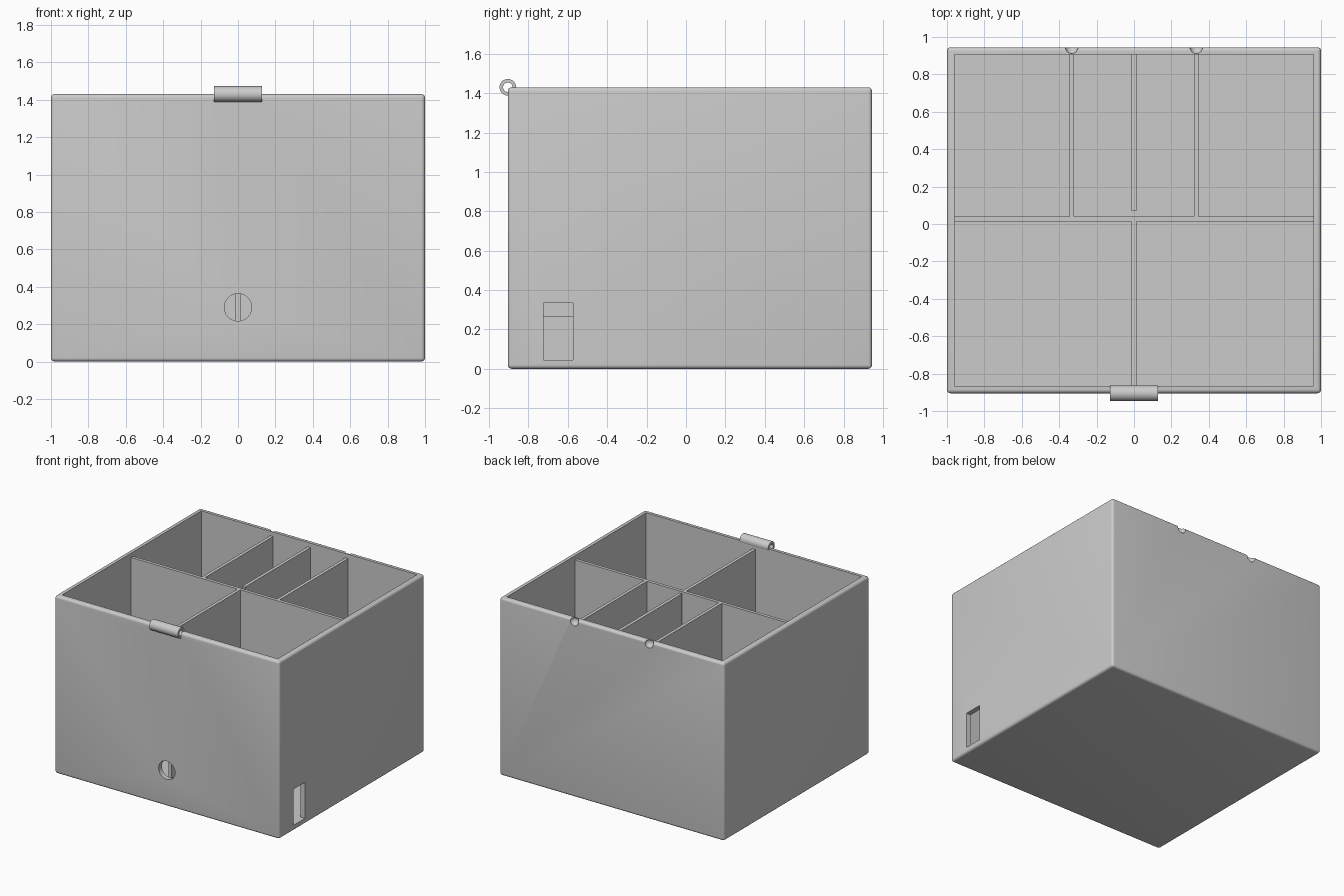
import bpy
import math

old = bpy.data.objects.get("Cube")
if old:
    bpy.data.objects.remove(old, do_unlink=True)

grey = bpy.data.materials.new("plain grey")
grey.use_nodes = True
grey.diffuse_color = (0.6, 0.6, 0.6, 1)
grey.node_tree.nodes["Principled BSDF"].inputs["Base Color"].default_value = (0.6, 0.6, 0.6, 1)

FLOOR, RIM, DIVIDER_TOP = 0.045, 1.43, 1.395
FRONT, BACK, WALL, THICK = -0.905, 0.945, 0.04, 0.026


def finish(obj, name):
    obj.name = name
    obj.data.materials.clear()
    obj.data.materials.append(grey)
    return obj


def box(name, x0, x1, y0, y1, z0, z1):
    """Box given by its limits on each axis."""
    bpy.ops.mesh.primitive_cube_add(size=1, location=((x0 + x1) / 2, (y0 + y1) / 2, (z0 + z1) / 2))
    obj = bpy.context.object
    obj.scale = (x1 - x0, y1 - y0, z1 - z0)
    bpy.ops.object.transform_apply(location=False, rotation=False, scale=True)
    return finish(obj, name)


def cylinder(name, radius, length, location, rotation):
    bpy.ops.mesh.primitive_cylinder_add(vertices=48, radius=radius, depth=length,
                                        location=location, rotation=rotation)
    return finish(bpy.context.object, name)


def apply(obj, mod):
    bpy.ops.object.select_all(action="DESELECT")
    bpy.context.view_layer.objects.active = obj
    obj.select_set(True)
    bpy.ops.object.modifier_apply(modifier=mod.name)


def cut(obj, *cutters):
    """Subtract each cutter, then remove it."""
    for cutter in cutters:
        mod = obj.modifiers.new("cut", "BOOLEAN")
        mod.operation = "DIFFERENCE"
        mod.solver = "EXACT"
        mod.object = cutter
        apply(obj, mod)
        bpy.data.objects.remove(cutter, do_unlink=True)


def smooth(obj):
    bpy.ops.object.select_all(action="DESELECT")
    bpy.context.view_layer.objects.active = obj
    obj.select_set(True)
    bpy.ops.object.shade_smooth_by_angle(angle=math.radians(35))


# Outer case with rounded edges and a hollow inside
case = box("case", -1, 1, FRONT, BACK, 0, RIM)
bevel = case.modifiers.new("round", "BEVEL")
bevel.width = 0.02
bevel.segments = 5
apply(case, bevel)
cut(case, box("hollow", -1 + WALL, 1 - WALL, FRONT + WALL, BACK - WALL, FLOOR, 2))

# Round front hole, side slot, hinge bore
SLOT = (-0.725, -0.575)
HINGE = (0, FRONT, RIM)
ALONG_X = (0, math.pi / 2, 0)
cut(case,
    cylinder("front_hole", 0.073, 0.12, (0, FRONT + 0.02, 0.29), (math.pi / 2, 0, 0)),
    box("side_slot", 0.9, 1.1, *SLOT, FLOOR, 0.335),
    cylinder("hinge_bore", 0.042, 0.25, HINGE, ALONG_X))

# Two ball-shaped notches in the back rim
for x in (-0.333, 0.333):
    bpy.ops.mesh.primitive_uv_sphere_add(segments=32, ring_count=16, radius=0.036,
                                         location=(x, BACK, RIM - 0.015))
    cut(case, finish(bpy.context.object, "ball_notch"))
smooth(case)

# Hinge tube on the front rim
tube = cylinder("hinge_tube", 0.042, 0.254, HINGE, ALONG_X)
cut(tube, cylinder("tube_bore", 0.024, 0.4, HINGE, ALONG_X))
smooth(tube)

# Dividers, their ends set slightly into the walls and floor
H, LOW, SINK = THICK / 2, FLOOR - 0.01, 0.01
CROSS = (0.013, 0.039)
box("cross_divider", -1 + WALL - SINK, 1 - WALL + SINK, *CROSS, LOW, DIVIDER_TOP)
back_end = BACK - WALL + SINK
for name, x, start in (("right_back_divider", -0.333, CROSS[1] - SINK),
                       ("middle_back_divider", 0, 0.07),
                       ("left_back_divider", 0.333, CROSS[1] - SINK)):
    box(name, x - H, x + H, start, back_end, LOW, DIVIDER_TOP)
front_divider = box("front_divider", -H, H, FRONT + WALL, CROSS[0] + SINK, LOW, DIVIDER_TOP)
cut(front_divider, box("pass_through", -0.1, 0.1, *SLOT, FLOOR, 0.265))
